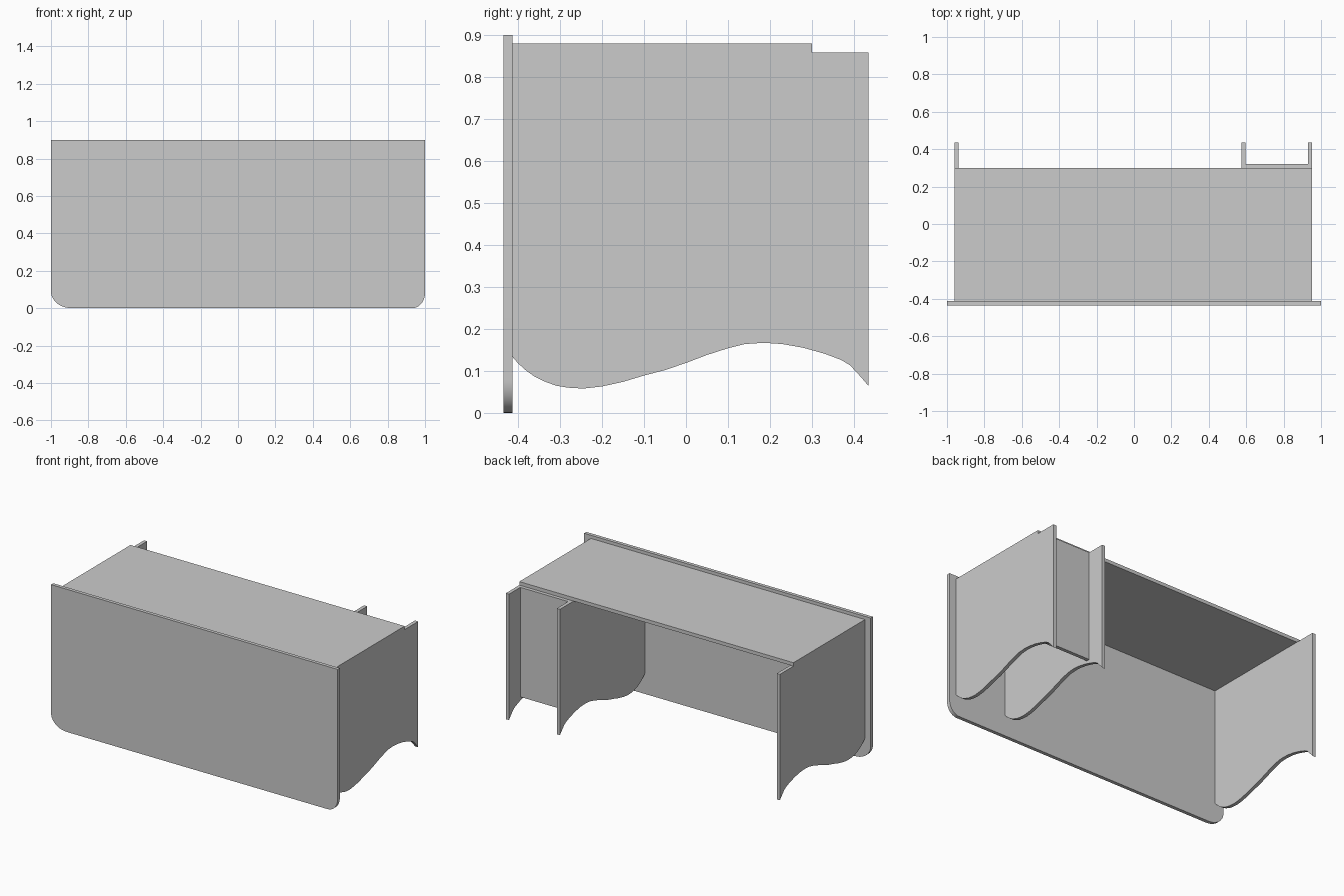
import bpy, bmesh, math
from mathutils import Vector

if "Cube" in bpy.data.objects:
    bpy.data.objects.remove(bpy.data.objects["Cube"])


def extrude(name, outline, direction):
    """Solid panel made from a planar outline pushed along a direction."""
    bm = bmesh.new()
    face = bm.faces.new([bm.verts.new(p) for p in outline])
    res = bmesh.ops.extrude_face_region(bm, geom=[face])
    verts = [g for g in res["geom"] if isinstance(g, bmesh.types.BMVert)]
    bmesh.ops.translate(bm, verts=verts, vec=Vector(direction))
    bmesh.ops.recalc_face_normals(bm, faces=bm.faces)
    mesh = bpy.data.meshes.new(name)
    bm.to_mesh(mesh)
    bm.free()
    obj = bpy.data.objects.new(name, mesh)
    bpy.context.collection.objects.link(obj)
    bpy.ops.object.select_all(action='DESELECT')
    bpy.context.view_layer.objects.active = obj
    obj.select_set(True)
    bpy.ops.object.shade_smooth_by_angle(angle=math.radians(30))
    return obj


def slab(name, x0, x1, y0, y1, z0, z1):
    """Rectangular board."""
    return extrude(name, [(x0, y0, z0), (x1, y0, z0), (x1, y1, z0), (x0, y1, z0)],
                   (0, 0, z1 - z0))


FRONT, BACK, JOIN = -0.435, 0.435, -0.413
TOP, UNDER = 0.88, 0.858


def corner(cx, cz, rx, rz, start, steps=10):
    """Quarter ellipse, counter-clockwise in the xz plane."""
    angles = [math.radians(start + 90 * i / steps) for i in range(steps + 1)]
    return [(cx + rx * math.cos(a), FRONT, cz + rz * math.sin(a)) for a in angles]


# Front panel with rounded lower corners
outline = [(1, FRONT, 0.9), (-1, FRONT, 0.9)]
outline += corner(-0.89, 0.09, 0.11, 0.09, 180)
outline += corner(0.93, 0.08, 0.07, 0.08, 270)
extrude("front_panel", outline, (0, JOIN - FRONT, 0))

# Desktop
slab("desktop", -0.96, 0.953, JOIN, 0.30, UNDER, TOP)

# Three upright supports with a wavy lower edge
wave = [(JOIN, .133), (-.40, .118), (-.38, .100), (-.36, .086), (-.34, .076),
        (-.31, .065), (-.28, .060), (-.245, .058), (-.2, .063), (-.15, .074),
        (-.1, .089), (-.05, .102), (0, .119), (.05, .138), (.1, .154),
        (.14, .164), (.185, .167), (.23, .164), (.28, .155), (.33, .141),
        (.37, .126), (.39, .114), (.41, .093), (BACK, .064)]
for name, x0, x1 in (("left_support", -0.96, -0.938),
                     ("inner_support", 0.575, 0.597),
                     ("right_support", 0.931, 0.953)):
    profile = [(x0, y, z) for y, z in wave + [(BACK, UNDER), (JOIN, UNDER)]]
    extrude(name, profile, (x1 - x0, 0, 0))

# Closing board of the storage bay
slab("storage_back", 0.597, 0.931, 0.30, 0.322, 0.167, UNDER)
